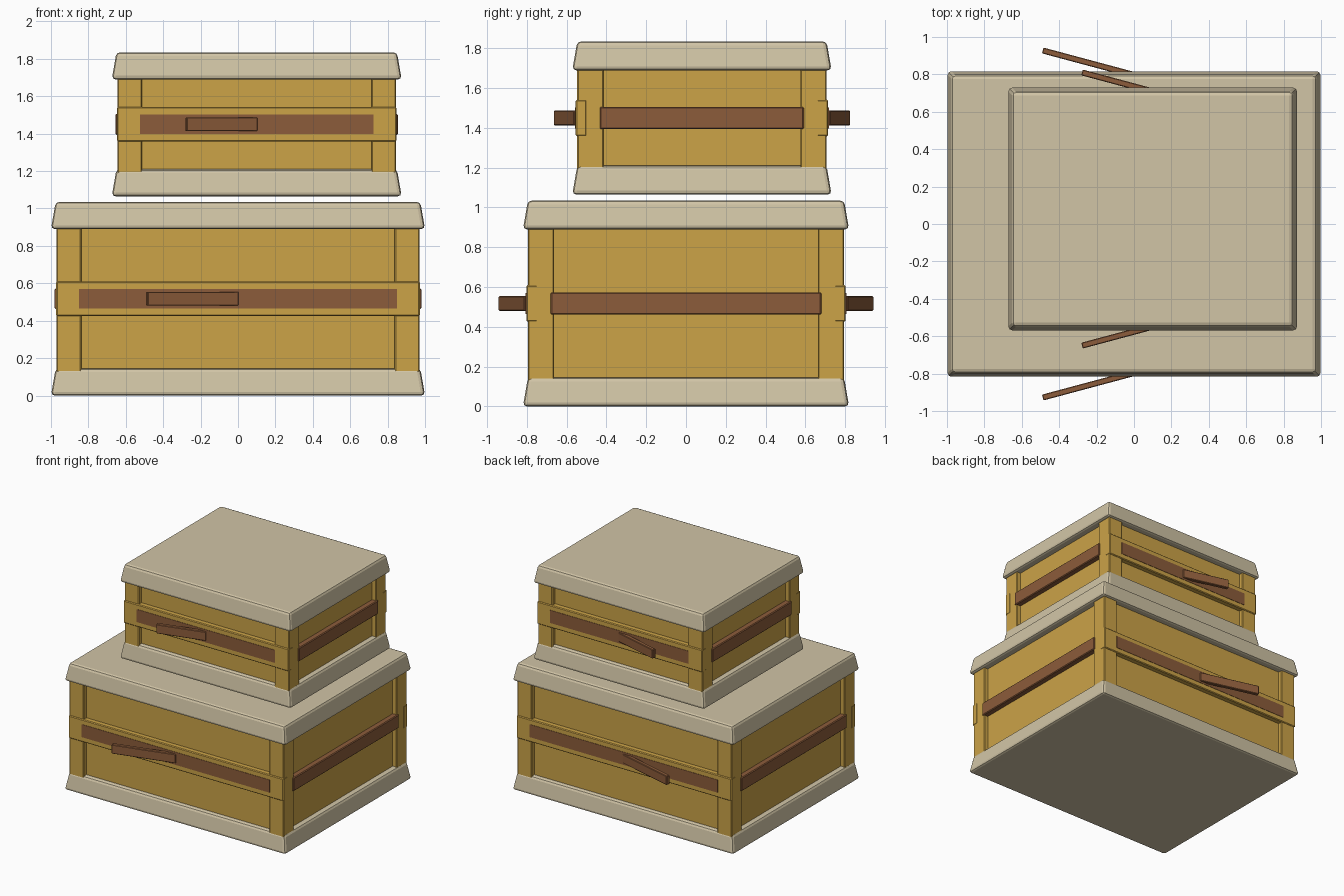
import bpy, bmesh, math
from mathutils import Matrix, Vector

if "Cube" in bpy.data.objects:
    bpy.data.objects.remove(bpy.data.objects["Cube"])


def material(name, rgb):
    m = bpy.data.materials.new(name)
    m.diffuse_color = (*rgb, 1)
    m.use_nodes = True
    m.node_tree.nodes["Principled BSDF"].inputs["Base Color"].default_value = m.diffuse_color
    return m


CREAM = material("cream", (0.638, 0.554, 0.380))
YELLOW = material("ochre", (0.604, 0.367, 0.064))
BROWN = material("brown", (0.263, 0.107, 0.043))


def box(name, lo, hi, mat, bevel=0.006, taper=0.0, segments=1, matrix=None):
    """Box between two corners, with its top drawn in by taper and bevelled edges."""
    lo, hi = Vector(lo), Vector(hi)
    bm = bmesh.new()
    bmesh.ops.create_cube(bm, size=1)
    for v in bm.verts:
        if v.co.z > 0:
            v.co.x -= math.copysign(taper / (hi.x - lo.x), v.co.x)
            v.co.y -= math.copysign(taper / (hi.y - lo.y), v.co.y)
        v.co = (lo + hi) / 2 + Vector(a * b for a, b in zip(v.co, hi - lo))
    if bevel:
        bmesh.ops.bevel(bm, geom=bm.edges[:], offset=bevel, segments=segments,
                        profile=0.5, affect='EDGES')
    if matrix:
        bm.transform(matrix)
    bmesh.ops.recalc_face_normals(bm, faces=bm.faces[:])
    me = bpy.data.meshes.new(name)
    bm.to_mesh(me)
    bm.free()
    me.materials.append(mat)
    ob = bpy.data.objects.new(name, me)
    bpy.context.collection.objects.link(ob)
    return ob


def crate(label, cx, cy, z0, hx, hy, height):
    slab, post, recess = 0.145, 0.132, 0.035
    bx, by = hx - 0.03, hy - 0.025          # outer faces of the posts
    mid = z0 + height / 2
    low, top = z0 + slab - 0.03, z0 + height - slab + 0.03

    # base and lid slabs
    for name, z in (("base", z0), ("lid", z0 + height - slab)):
        box(f"{label}_{name}", (cx - hx, cy - hy, z), (cx + hx, cy + hy, z + slab),
            CREAM, bevel=0.02, taper=0.025, segments=2)

    # recessed wall panels
    box(f"{label}_walls", (cx - bx + recess, cy - by + recess, low),
        (cx + bx - recess, cy + by - recess, top), YELLOW, bevel=0)

    for sx in (-1, 1):
        # corner posts
        for sy in (-1, 1):
            px, py = cx + sx * (bx - post / 2), cy + sy * (by - post / 2)
            h = post / 2
            box(f"{label}_corner_post", (px - h, py - h, low), (px + h, py + h, top), YELLOW)
        # raised strap on each end
        ex, ly = cx + sx * (bx - 0.02), by - post + 0.018
        box(f"{label}_end_strap", (ex - 0.03, cy - ly, mid - 0.056),
            (ex + 0.03, cy + ly, mid + 0.056), BROWN)

    for sy in (-1, 1):
        # rail across the posts on front and back
        ry = cy + sy * (by - 0.02)
        box(f"{label}_rail", (cx - bx - 0.002, ry - 0.028, mid - 0.092),
            (cx + bx + 0.002, ry + 0.028, mid + 0.092), YELLOW)
        # strap on the rail
        fy, lx = cy + sy * (by + 0.004), bx - post + 0.012
        box(f"{label}_rail_strap", (cx - lx, fy - 0.007, mid - 0.052),
            (cx + lx, fy + 0.007, mid + 0.052), BROWN, bevel=0)
        # loose strap end swinging outwards
        turn = (Matrix.Translation((cx, cy + sy * (by + 0.002), mid))
                @ Matrix.Rotation(-sy * math.radians(15), 4, 'Z'))
        box(f"{label}_loose_strap", (-hx * 0.505, -0.016, -0.037), (0, 0.016, 0.037),
            BROWN, bevel=0.004, matrix=turn)


crate("large_crate", 0, 0, 0, 1.0, 0.82, 1.035)
crate("small_crate", 0.1, 0.08, 1.065, 0.775, 0.652, 0.77)
